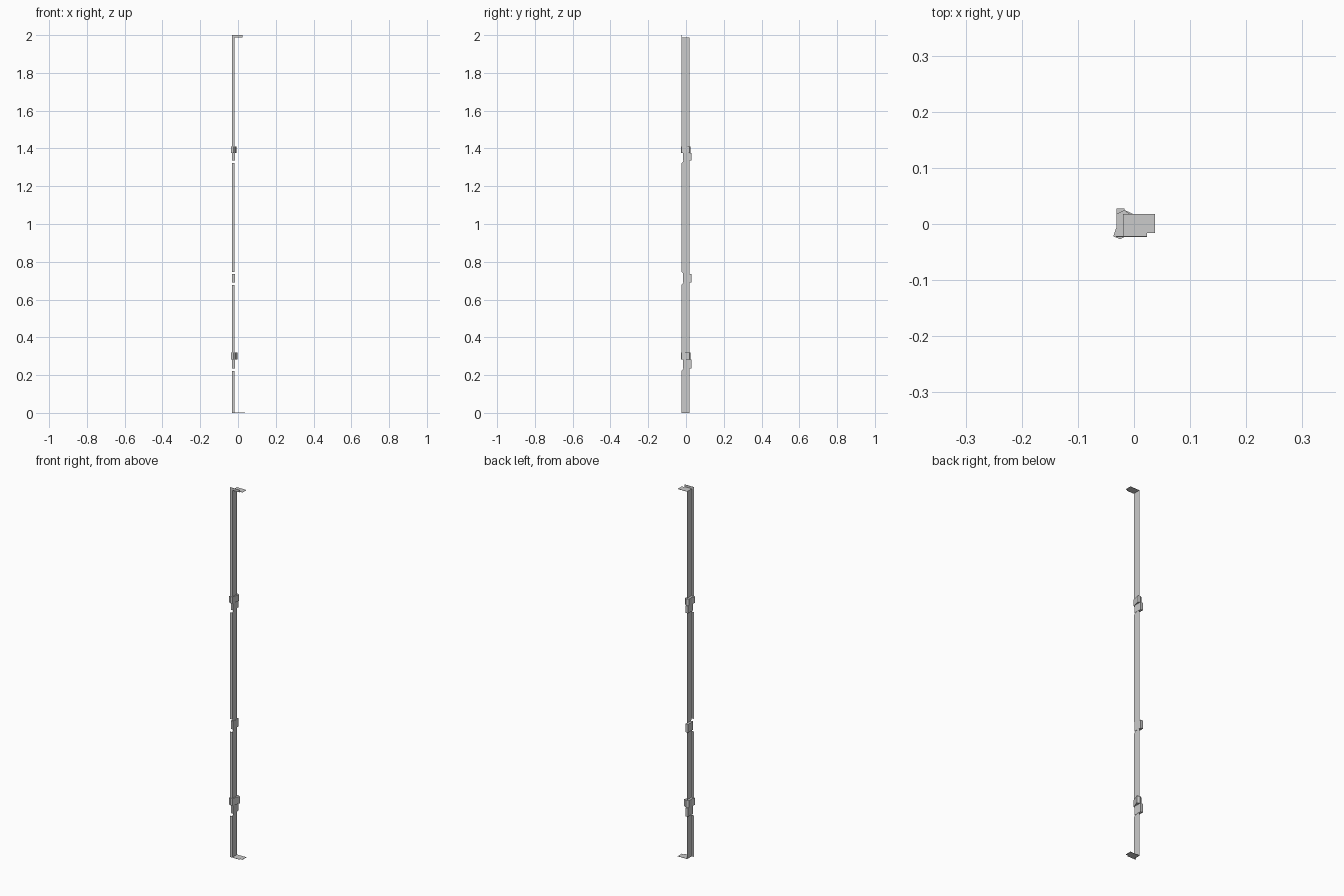
import bpy, bmesh
from mathutils import Vector

if "Cube" in bpy.data.objects:
    bpy.data.objects.remove(bpy.data.objects["Cube"])

T = 0.0012          # sheet thickness
X0, X1 = -0.032, -0.018   # rail depth
Y0, Y1 = -0.023, 0.018    # rail width


def prism(name, pts, axis, a, b):
    """Extrude a 2D polygon from a to b along axis (x: pts are y,z / z: pts are x,y)."""
    bm = bmesh.new()
    place = (lambda p: Vector((a, *p))) if axis == 'x' else (lambda p: Vector((*p, a)))
    face = bm.faces.new([bm.verts.new(place(p)) for p in pts])
    ext = bmesh.ops.extrude_face_region(bm, geom=[face])
    move = Vector((b - a, 0, 0)) if axis == 'x' else Vector((0, 0, b - a))
    bmesh.ops.translate(bm, vec=move, verts=[v for v in ext['geom'] if isinstance(v, bmesh.types.BMVert)])
    bmesh.ops.recalc_face_normals(bm, faces=bm.faces)
    me = bpy.data.meshes.new(name)
    bm.to_mesh(me)
    bm.free()
    ob = bpy.data.objects.new(name, me)
    bpy.context.collection.objects.link(ob)
    return ob


def box(name, x0, x1, y0, y1, z0, z1):
    return prism(name, [(x0, y0), (x1, y0), (x1, y1), (x0, y1)], 'z', z0, z1)


# Side web of the rail, notched along its front edge at each latch tab
tabs = [(0.235, 0.282), (0.690, 0.735), (1.335, 1.375)]
outline = [(Y1, 1.988), (Y1, 0), (Y0, 0)]
for lo, hi in tabs:
    outline += [(Y0, lo - 0.012), (-0.014, lo - 0.002), (-0.014, hi), (Y0, hi + 0.012)]
outline.append((Y0, 1.988))
prism("rail_web", outline, 'x', X1 - T, X1)

# Front flange, interrupted at the notches
start = 0
for lo, hi in tabs + [(2.012, 2.1)]:
    box("rail_front_flange", X0, X1, Y0, Y0 + T, start, lo - 0.012)
    start = hi + 0.012

# End plates with a stepped front corner, and the upright lip on the top one
end = [(X1, Y0), (0.023, Y0), (0.023, -0.016), (0.037, -0.016), (0.037, Y1), (X1, Y1)]
prism("bottom_plate", end, 'z', 0, T)
prism("top_plate", end, 'z', 1.988 - T, 1.988)
box("top_lip", X1, 0.023, Y0, Y0 + T, 1.987, 2.0)

# Latch tabs
for lo, hi in tabs:
    box("latch_tab", -0.031, -0.017, -0.017, 0.028, lo, hi)

# Angled keeper blocks above the lower and upper tabs
for z0, z1, reach in [(0.282, 0.320, -0.002), (1.375, 1.410, -0.008)]:
    shape = [(-0.031, 0.018), (-0.031, -0.005), (-0.037, -0.022), (-0.025, -0.027),
             (-0.017, -0.023), (reach, 0.018), (-0.017, 0.025)]
    prism("keeper_block", shape, 'z', z0, z1)
